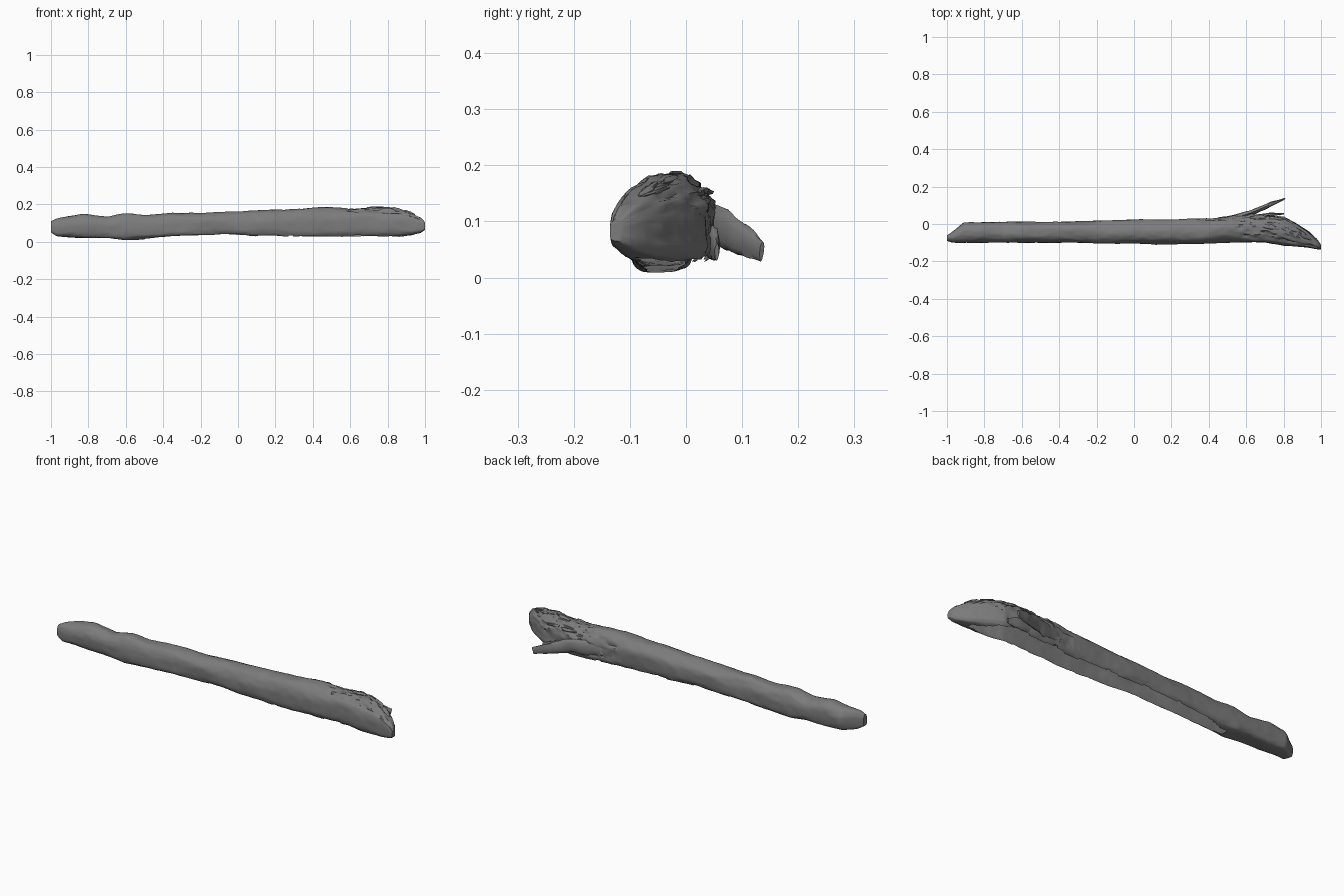
import bpy, bmesh, math, random
from mathutils import Vector, noise

cube = bpy.data.objects.get("Cube")
if cube:
    bpy.data.objects.remove(cube)
random.seed(4)

# Weathered grey wood
wood = bpy.data.materials.new("weathered_grey_wood")
wood.use_nodes = True
grey = (0.2, 0.2, 0.2, 1)
wood.diffuse_color = grey
shader = next(n for n in wood.node_tree.nodes if n.type == 'BSDF_PRINCIPLED')
shader.inputs["Base Color"].default_value = grey
shader.inputs["Roughness"].default_value = 0.9

# Trunk outline: x, front y, back y, bottom z, top z
STATIONS = [
    (-1, -.09, -.06, .05, .11), (-.97, -.1, -.04, .03, .125),
    (-.91, -.1, .01, .025, .135), (-.82, -.1, .01, .02, .15),
    (-.7, -.1, .01, .02, .135), (-.61, -.1, .012, .008, .153),
    (-.5, -.1, .012, .012, .145), (-.35, -.1, .012, .022, .155),
    (-.2, -.103, .018, .03, .155), (0, -.105, .022, .03, .163),
    (.2, -.11, .025, .022, .172), (.4, -.105, .03, .016, .184),
    (.52, -.1, .045, .018, .184), (.62, -.1, .055, .02, .178),
    (.7, -.1, .055, .02, .188), (.8, -.113, .045, .02, .185),
    (.87, -.12, .005, .025, .178), (.93, -.127, -.035, .035, .155),
    (.98, -.136, -.08, .05, .13), (1, -.136, -.11, .065, .105)]


def outline(x):
    for a, b in zip(STATIONS, STATIONS[1:]):
        if x <= b[0] + 1e-6:
            t = (x - a[0]) / (b[0] - a[0])
            return [p + (q - p) * t for p, q in zip(a[1:], b[1:])]
    return STATIONS[-1][1:]


def finish(name, bm, angle=50):
    mesh = bpy.data.meshes.new(name)
    bm.to_mesh(mesh)
    bm.free()
    mesh.materials.append(wood)
    obj = bpy.data.objects.new(name, mesh)
    bpy.context.collection.objects.link(obj)
    bpy.ops.object.select_all(action='DESELECT')
    obj.select_set(True)
    bpy.context.view_layer.objects.active = obj
    bpy.ops.object.shade_smooth_by_angle(angle=math.radians(angle))
    return obj


def loft(bm, rings):
    for a, b in zip(rings, rings[1:]):
        for i in range(len(a)):
            j = (i + 1) % len(a)
            bm.faces.new((a[i], a[j], b[j], b[i]))
    bm.faces.new(rings[0][::-1])
    bm.faces.new(rings[-1])


def power(v, n):
    return math.copysign(abs(v) ** (2 / n), v)


def trunk_point(x, angle):
    front, back, low, high = outline(x)
    c, s = math.cos(angle), math.sin(angle)
    n = 2.2 if s > 0 else 3.4
    unit = Vector((0, power(c, n), power(s, n)))
    # Gentle swells, then a stepped, splintered break on the upper back
    bump = 1 + .07 * noise.noise((x * 7, c * 1.3, s * 1.3))
    bump += .03 * noise.noise((x * 22, c * 4, s * 4))
    edge = .56 + .1 * noise.noise((x * 3, c * 3, s * 3)) - .15 * c
    if x > edge and math.sin(angle + .5) > .2:
        bump -= .07
        bump += .13 * noise.noise((x * 16, c * 5, s * 5))
        bump += .08 * noise.noise((x * 45, c * 9, s * 9))
    return Vector((x, (front + back) / 2 + unit.y * bump * (back - front) / 2,
                   max(.004, (low + high) / 2 + unit.z * bump * (high - low) / 2)))


# Trunk, an arched shell open along most of the underside
COUNT, SIDES = 170, 48
bm = bmesh.new()
rings = []
for k in range(COUNT + 1):
    x = -1 + 2 * k / COUNT
    rings.append([bm.verts.new(trunk_point(x, math.tau * i / SIDES))
                  for i in range(SIDES)])
loft(bm, rings)
bmesh.ops.recalc_face_normals(bm, faces=bm.faces)
opening = []
for f in bm.faces:
    m = f.calc_center_median()
    front, back, low, high = outline(m.x)
    half = (back - front) / 2
    side = (m.y - (front + back) / 2) / half
    ragged = .78 + .12 * noise.noise((m.x * 9, side, 2))
    taper = min(1, (m.x + .62) * 5, (.94 - m.x) * 8)
    if m.z < (low + high) / 2 and taper > 0 and abs(side) < ragged * taper:
        opening.append(f)
bmesh.ops.delete(bm, geom=opening, context='FACES')
finish("trunk", bm)


def splinter(name, path, heights, widths, rough=.12, steps=8, sides=12):
    """Flattened strip of wood swept along a path."""
    bm = bmesh.new()
    rings = []
    last = (len(path) - 1) * steps
    for k in range(last + 1):
        i = min(k // steps, len(path) - 2)
        t = k / steps - i
        mid = Vector(path[i]).lerp(Vector(path[i + 1]), t)
        run = (Vector(path[i + 1]) - Vector(path[i])).normalized()
        across = Vector((-run.y, run.x, 0)).normalized()
        up = run.cross(across).normalized()
        h = heights[i] + (heights[i + 1] - heights[i]) * t
        w = widths[i] + (widths[i + 1] - widths[i]) * t
        ring = []
        for j in range(sides):
            a = math.tau * j / sides
            r = 1 + rough * 2 * noise.noise((mid.x * 25, math.cos(a), math.sin(a)))
            ring.append(bm.verts.new(mid + across * w * r * math.cos(a)
                                     + up * h * r * math.sin(a)))
        rings.append(ring)
    loft(bm, rings)
    bmesh.ops.recalc_face_normals(bm, faces=bm.faces)
    return finish(name, bm)


# Branch splitting away at the back of the broken end
splinter("split_branch",
         [(.42, .005, .09), (.55, .035, .09), (.64, .065, .09),
          (.73, .105, .065), (.805, .135, .046)],
         [.04, .042, .035, .028, .018], [.015, .018, .014, .012, .004])

# Short hanging splinter below the break
splinter("hanging_splinter", [(.6, .03, .08), (.72, .05, .06), (.8, .055, .045)],
         [.03, .03, .015], [.012, .01, .004])

# Loose bark slivers across the break
for n in range(9):
    x = .62 + .034 * n
    front, back, low, high = outline(x)
    a = random.uniform(.5, 1.5)
    p = trunk_point(x, a)
    q = trunk_point(min(.98, x + random.uniform(.05, .1)), a + random.uniform(-.2, .2))
    q.z = min(q.z + .004, .188)
    splinter(f"bark_sliver_{n + 1}", [p, (p + q) / 2, q],
             [.004, .006, .002], [.006, .012, .003], rough=.3, steps=4, sides=8)
